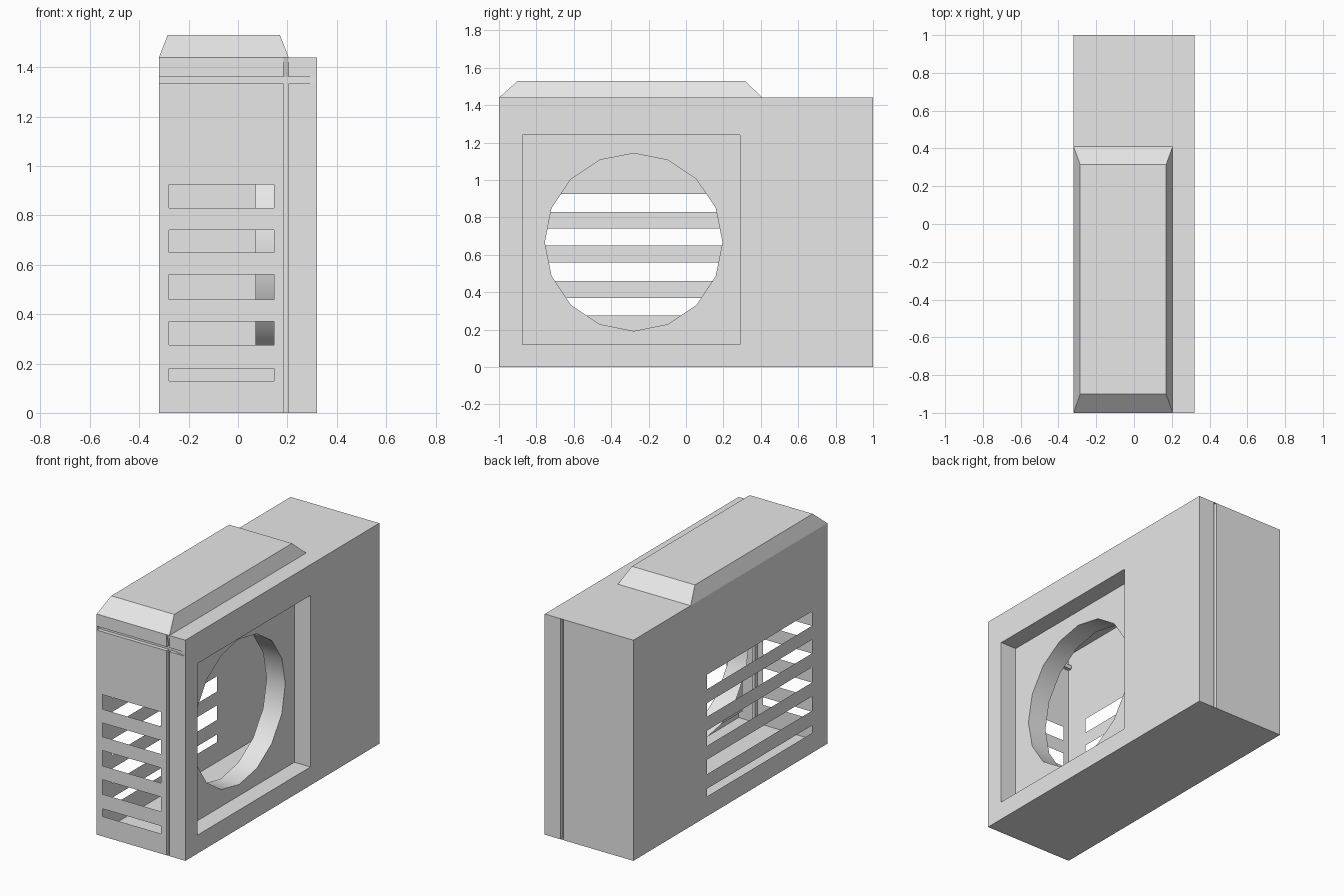
import bpy, bmesh, math
from mathutils import Vector

if "Cube" in bpy.data.objects:
    bpy.data.objects.remove(bpy.data.objects["Cube"], do_unlink=True)

grey = bpy.data.materials.new("plain grey")
grey.use_nodes = True
grey.diffuse_color = (0.8, 0.8, 0.8, 1)
grey.node_tree.nodes["Principled BSDF"].inputs["Base Color"].default_value = (0.8, 0.8, 0.8, 1)

# Overall casing and shared measurements
W, D, H = 0.32, 1.0, 1.44
SLOTS = [0.13, 0.18, 0.275, 0.37, 0.46, 0.56, 0.65, 0.74, 0.83, 0.925]
SEAM_X, SEAM_Z, SEAM_DEPTH = (0.185, 0.205), (1.335, 1.36), 0.025
PANEL_X, PANEL_Y, PANEL_Z = 0.205, (-0.875, 0.29), (0.12, 1.24)
FAN_Y, FAN_Z, FAN_R, FAN_INNER_X = -0.28, 0.668, 0.475, 0.07


def finish(name, bm):
    mesh = bpy.data.meshes.new(name)
    bm.to_mesh(mesh)
    bm.free()
    mesh.materials.append(grey)
    obj = bpy.data.objects.new(name, mesh)
    bpy.context.collection.objects.link(obj)
    return obj


def never(*where):
    return False


def within(value, span):
    return span[0] < value < span[1]


def wall(name, place, inward, us, vs, hole=never, sunk=never, depth=0, taper=never, keep_floor=True):
    """Thin sheet on a grid of cuts, with open holes and sunken cells."""
    bm = bmesh.new()
    inward = Vector(inward)
    grid = [[bm.verts.new(place(u, v)) for v in vs] for u in us]
    low = []
    for i in range(len(us) - 1):
        for j in range(len(vs) - 1):
            mid = (us[i] + us[i + 1]) / 2, (vs[j] + vs[j + 1]) / 2
            if hole(*mid):
                continue
            face = bm.faces.new((grid[i][j], grid[i + 1][j], grid[i + 1][j + 1], grid[i][j + 1]))
            face.normal_update()
            if face.normal.dot(inward) > 0:
                face.normal_flip()
            if sunk(*mid):
                low.append(face)
    if low:
        made = bmesh.ops.extrude_face_region(bm, geom=low)["geom"]
        stale = [f for f in low if f.is_valid]
        if stale:
            bmesh.ops.delete(bm, geom=stale, context='FACES_ONLY')
        for v in [g for g in made if isinstance(g, bmesh.types.BMVert)]:
            if not taper(v.co):
                v.co += inward * depth
        if not keep_floor:
            floor = [g for g in made if isinstance(g, bmesh.types.BMFace)]
            bmesh.ops.delete(bm, geom=floor, context='FACES_ONLY')
        bmesh.ops.remove_doubles(bm, verts=bm.verts[:], dist=0.0005)
    return finish(name, bm)


def slot(v):
    return any(within(v, pair) for pair in zip(SLOTS[::2], SLOTS[1::2]))


# Front wall with vents and crossing seams that fade out at the far edges
wall("front_wall", lambda u, v: (u, -D, v), (0, 1, 0),
     [-W, -0.28, 0.145, *SEAM_X, W], [0, *SLOTS, *SEAM_Z, H],
     hole=lambda u, v: within(u, (-0.28, 0.145)) and slot(v),
     sunk=lambda u, v: within(u, SEAM_X) or within(v, SEAM_Z),
     depth=SEAM_DEPTH, taper=lambda co: co.x > W - 0.001 or co.z > H - 0.001)

# Back wall with one upright seam
wall("back_wall", lambda u, v: (u, D, v), (0, -1, 0), [-W, *SEAM_X, W], [0, H],
     sunk=lambda u, v: within(u, SEAM_X), depth=SEAM_DEPTH)

# Vented side wall
wall("vent_wall", lambda u, v: (-W, u, v), (1, 0, 0),
     [-D, -0.84, 0.24, D], [0, *SLOTS, H],
     hole=lambda u, v: within(u, (-0.84, 0.24)) and slot(v))

# Fan side wall with a square recess
wall("fan_wall", lambda u, v: (W, u, v), (-1, 0, 0),
     [-D, *PANEL_Y, D], [0, *PANEL_Z, H],
     sunk=lambda u, v: within(u, PANEL_Y) and within(v, PANEL_Z),
     depth=W - PANEL_X, keep_floor=False)

# Roof and floor
wall("roof", lambda u, v: (u, v, H), (0, 0, -1), [-W, W], [-D, D])
wall("floor", lambda u, v: (u, v, 0), (0, 0, 1), [-W, W], [-D, D])


def fan_loop(bm, x, sides=16):
    turns = [math.tau * i / sides for i in range(sides)]
    return [bm.verts.new((x, FAN_Y + FAN_R * math.sin(a), FAN_Z + FAN_R * math.cos(a))) for a in turns]


# Recessed panel with the round fan opening
bm = bmesh.new()
corners = [bm.verts.new((PANEL_X, PANEL_Y[a], PANEL_Z[b])) for a, b in ((0, 0), (1, 0), (1, 1), (0, 1))]
edges = []
for loop in (corners, fan_loop(bm, PANEL_X)):
    edges += [bm.edges.new((loop[i - 1], loop[i])) for i in range(len(loop))]
bmesh.ops.triangle_fill(bm, edges=edges, use_beauty=True, normal=(1, 0, 0))
for face in bm.faces:
    face.normal_update()
    if face.normal.x < 0:
        face.normal_flip()
finish("fan_panel", bm)

# Fan shroud tube
bm = bmesh.new()
outer, inner = fan_loop(bm, PANEL_X), fan_loop(bm, FAN_INNER_X)
axis = Vector((0, FAN_Y, FAN_Z))
for i in range(len(outer)):
    face = bm.faces.new((outer[i - 1], outer[i], inner[i], inner[i - 1]))
    face.normal_update()
    to_axis = axis - face.calc_center_median()
    to_axis.x = 0
    if face.normal.dot(to_axis) < 0:
        face.normal_flip()
    face.smooth = True
finish("fan_shroud", bm)

# Bevelled lid on the roof
bm = bmesh.new()
base = [bm.verts.new((x, y, H)) for x, y in ((-W, -D), (0.205, -D), (0.205, 0.41), (-W, 0.41))]
top = [bm.verts.new((x, y, 1.53)) for x, y in ((-0.285, -0.9), (0.17, -0.9), (0.17, 0.315), (-0.285, 0.315))]
bm.faces.new(top)
for i in range(4):
    bm.faces.new((base[i - 1], base[i], top[i], top[i - 1]))
finish("lid", bm)
